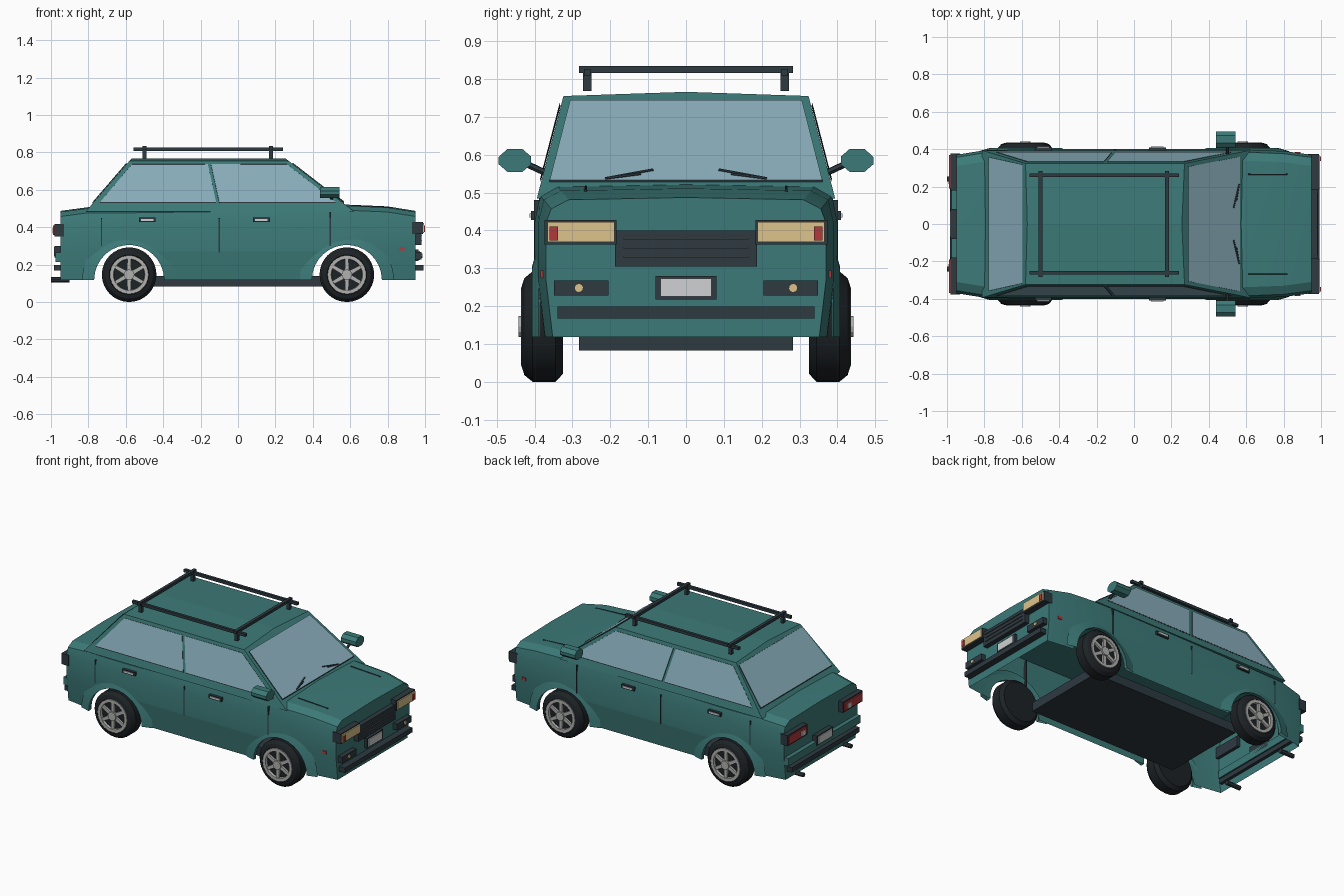
import bpy, bmesh
from math import sin, cos, pi, radians, hypot
from mathutils import Vector

cube = bpy.data.objects.get("Cube")
if cube:
    bpy.data.objects.remove(cube, do_unlink=True)


def material(name, r, g, b):
    m = bpy.data.materials.new(name)
    m.use_nodes = True
    m.diffuse_color = (r, g, b, 1)
    m.node_tree.nodes["Principled BSDF"].inputs["Base Color"].default_value = (r, g, b, 1)
    return m


paint = material("teal paint", .045, .195, .188)
trim = material("dark trim", .026, .041, .051)
rubber = material("tyre rubber", .012, .016, .019)
glass = material("window glass", .255, .43, .51)
silver = material("rim silver", .44, .44, .43)
amber = material("headlight cream", .72, .55, .26)
red = material("lamp red", .45, .04, .045)
white = material("plate white", .62, .64, .65)
grey = material("slat grey", .09, .11, .12)


def finish(name, bm, *mats):
    bmesh.ops.recalc_face_normals(bm, faces=bm.faces)
    mesh = bpy.data.meshes.new(name)
    bm.to_mesh(mesh)
    bm.free()
    for m in mats:
        mesh.materials.append(m)
    ob = bpy.data.objects.new(name, mesh)
    bpy.context.collection.objects.link(ob)
    return ob


def activate(ob):
    bpy.ops.object.select_all(action='DESELECT')
    ob.select_set(True)
    bpy.context.view_layer.objects.active = ob


def smooth(ob, angle):
    activate(ob)
    bpy.ops.object.shade_smooth_by_angle(angle=radians(angle))


def prism(name, mat, points, direction):
    """Polygon pushed along a direction."""
    bm = bmesh.new()
    face = bm.faces.new([bm.verts.new(p) for p in points])
    new = bmesh.ops.extrude_face_region(bm, geom=[face], use_keep_orig=True)["geom"]
    bmesh.ops.translate(bm, vec=Vector(direction),
                        verts=[v for v in new if isinstance(v, bmesh.types.BMVert)])
    return finish(name, bm, mat)


def box(name, mat, x, y, z):
    corners = [(x[0], y[i], z[j]) for i, j in ((0, 0), (1, 0), (1, 1), (0, 1))]
    return prism(name, mat, corners, (x[1] - x[0], 0, 0))


def sided(y, s):
    return sorted((y[0] * s, y[1] * s))


def rod(name, mat, a, b, radius, sides=8):
    a, b = Vector(a), Vector(b)
    u = (b - a).orthogonal().normalized()
    v = (b - a).normalized().cross(u)
    ring = [a + radius * (u * cos(2 * pi * k / sides) + v * sin(2 * pi * k / sides))
            for k in range(sides)]
    return prism(name, mat, ring, b - a)


def loft(name, mat, rings, closed=True, caps=True):
    bm = bmesh.new()
    rows = [[bm.verts.new(p) for p in ring] for ring in rings]
    n = len(rows[0])
    for a, b in zip(rows, rows[1:]):
        for k in range(n if closed else n - 1):
            j = (k + 1) % n
            bm.faces.new((a[k], a[j], b[j], b[k]))
    if caps:
        bm.faces.new(rows[0])
        bm.faces.new(rows[-1])
    return finish(name, bm, mat)


def circle(cx, y, cz, r, n=32):
    return [(cx + r * cos(2 * pi * k / n), y, cz + r * sin(2 * pi * k / n)) for k in range(n)]


# Lower body: cross-sections along the length
BOTTOM = .118


def section(x, w, top):
    half = [(w - .018, BOTTOM), (w, .27), (w, .42), (w - .014, top - .03), (w - .06, top - .006)]
    return [(x, y, z) for y, z in half] + [(x, 0, top)] + [(x, -y, z) for y, z in half[::-1]]


stations = [(-.95, .37, .487), (-.8, .394, .507), (-.55, .4, .507), (.55, .4, .522),
            (.8, .39, .511), (.95, .37, .487)]
body = loft("lower_body", paint, [section(*s) for s in stations])

# Wheel arches cut through both sides, with softly flared lips
WHEEL_X, WHEEL_Z, ARCH_Z, ARCH_R = .582, .146, .118, .187
for cx in (-WHEEL_X, WHEEL_X):
    cutter = loft("arch_cutter", paint, [circle(cx, y, ARCH_Z, ARCH_R, 40) for y in (-.6, .6)])
    cutter.hide_render = True
    cut = body.modifiers.new("arch", 'BOOLEAN')
    cut.operation, cut.solver, cut.object = 'DIFFERENCE', 'EXACT', cutter
    activate(body)
    bpy.ops.object.modifier_apply(modifier=cut.name)
    bpy.data.objects.remove(cutter, do_unlink=True)
    for s in (1, -1):
        angles = [radians(12 * k) for k in range(16)]
        rings = [[(cx + r * cos(a), s * y, ARCH_Z + r * sin(a)) for a in angles]
                 for r, y in ((.252, .388), (ARCH_R, .407), (ARCH_R, .385))]
        smooth(loft("arch_flare", paint, rings, closed=False, caps=False), 30)


def is_underside(f):
    on_arch = abs(f.normal.y) < .3 and all(
        abs(hypot(abs(v.co.x) - WHEEL_X, v.co.z - ARCH_Z) - ARCH_R) < .003 for v in f.verts)
    return on_arch or all(v.co.z < BOTTOM + .001 for v in f.verts)


# Open the body from below so that it is a shell
shell = bmesh.new()
shell.from_mesh(body.data)
bmesh.ops.delete(shell, geom=[f for f in shell.faces if is_underside(f)], context='FACES')
shell.to_mesh(body.data)
shell.free()
smooth(body, 25)

# Cabin: tapered block with a crowned roof
Z0, Z1 = .485, .755


def side_y(z):
    return .39 - (z - .5) * .26


def front_x(z):
    return .6 - (z - .5) * 1.294


def rear_x(z):
    return -.8 + (z - .5) * .863


def cabin_end(x_of):
    return [(x_of(Z0), -side_y(Z0), Z0), (x_of(Z1), -side_y(Z1), Z1), (x_of(.766), 0, .766),
            (x_of(Z1), side_y(Z1), Z1), (x_of(Z0), side_y(Z0), Z0)]


loft("cabin", paint, [cabin_end(rear_x), cabin_end(front_x)])


# Windows: thin plates with a dark border around the glass
def window(name, points, out):
    bm = bmesh.new()
    out = Vector(out).normalized() * .003
    pane = bm.faces.new([bm.verts.new(Vector(p) + out) for p in points])
    border = bmesh.ops.inset_region(bm, faces=[pane], thickness=.008,
                                    use_boundary=True, use_even_offset=True)["faces"]
    for f in bm.faces:
        f.material_index = 0 if f in border else 1
    ob = finish(name, bm, trim, glass)
    if ob.data.polygons[0].normal.dot(out) < 0:
        ob.data.flip_normals()
    plate = ob.modifiers.new("plate", 'SOLIDIFY')
    plate.thickness, plate.offset = .006, 0


for s in (1, -1):
    for name, shape in (
            ("rear_side_window", [(-.737, .531), (-.567, .733), (-.161, .733), (-.117, .531)]),
            ("front_side_window", [(-.1, .531), (-.144, .733), (.262, .733), (.522, .531)])):
        window(name, [(x, s * side_y(z), z) for x, z in shape], (0, s, .26))
for name, x_of, low, high, out in (("windshield", front_x, .36, .306, (1, 0, 1.294)),
                                   ("rear_window", rear_x, .358, .318, (-1, 0, .863))):
    window(name, [(x_of(z), y, z) for y, z in
                  ((-low, .528), (-high, .739), (high, .739), (low, .528))], out)

# Wheels: lathed tyre, dark dish, silver ring, hub and spokes
tyre_profile = [(.095, .325), (.125, .325), (.146, .345), (.146, .405), (.128, .427),
                (.106, .434), (.1, .42)]
ring_profile = [(.103, .41), (.103, .436), (.084, .436), (.08, .41)]
for cx in (-WHEEL_X, WHEEL_X):
    for s in (1, -1):
        tyre = loft("tyre", rubber, [circle(cx, s * y, WHEEL_Z, r) for r, y in tyre_profile])
        smooth(tyre, 30)
        loft("rim_dish", trim, [circle(cx, s * y, WHEEL_Z, .1) for y in (.4, .42)])
        loft("rim_ring", silver, [circle(cx, s * y, WHEEL_Z, r) for r, y in ring_profile],
             caps=False)
        loft("hub", silver, [circle(cx, s * y, WHEEL_Z, .028, 12) for y in (.41, .442)])
        for k in range(6):
            a = k * pi / 3 + pi / 6
            points = [(cx + r * cos(a) - t * sin(a), s * .415, WHEEL_Z + r * sin(a) + t * cos(a))
                      for r, t in ((.015, -.012), (.092, -.009), (.092, .009), (.015, .012))]
            prism("spoke", silver, points, (0, s * .018, 0))

# Underside
box("floor_pan", trim, (-.53, .53), (-.283, .283), (.083, .14))

# Nose: grille, plate, bumper strip and lamps
box("grille", trim, (.93, .98), (-.187, .187), (.305, .4))
for k in range(3):
    z = .328 + k * .024
    box("grille_slat", grey, (.975, .985), (-.165, .165), (z, z + .004))
box("front_plate_frame", trim, (.94, .966), (-.08, .08), (.218, .28))
box("front_plate", white, (.96, .972), (-.068, .068), (.225, .273))
box("front_bumper_strip", trim, (.94, .992), (-.34, .34), (.168, .199))
for s in (1, -1):
    box("headlight_housing", trim, (.93, .988), sided((.183, .374), s), (.363, .428))
    box("headlight_lens", amber, (.985, .995), sided((.189, .366), s), (.369, .422))
    box("front_marker", red, (.99, 1), sided((.338, .36), s), (.373, .41))
    box("fog_lamp_housing", trim, (.94, .98), sided((.205, .348), s), (.228, .268))
    rod("fog_lamp", amber, (.975, s * .283, .248), (.986, s * .283, .248), .012, 10)
    box("side_marker", red, (.862, .89), sided((.365, .384), s), (.275, .294))

# Tail: lamps, plate, bumper and exhausts
box("rear_bumper", paint, (-.976, -.94), (-.362, .362), (.215, .264))
box("rear_bumper_strip", trim, (-.985, -.93), (-.34, .34), (.168, .199))
box("rear_plate_frame", trim, (-.98, -.94), (-.08, .08), (.238, .3))
box("rear_plate", white, (-.985, -.975), (-.068, .068), (.245, .293))
for s in (1, -1):
    box("tail_lamp_housing", trim, (-.982, -.93), sided((.18, .378), s), (.35, .418))
    box("tail_lamp_lens", red, (-.988, -.98), sided((.19, .368), s), (.358, .41))
    box("reverse_lamp", white, (-.992, -.985), sided((.215, .25), s), (.366, .395))
    rod("exhaust_pipe", trim, (-1, s * .24, .119), (-.9, s * .24, .119), .014)

# Doors, handles, mirrors, wipers and bonnet creases on both sides
for s in (1, -1):
    for x, y, low, high in ((-.73, .396, .3, .45), (-.1, .4, .265, .45), (.493, .4, .3, .48)):
        box("door_gap", trim, (x - .003, x + .003), sided((y - .02, y + .002), s), (low, high))
    for x in (-.485, .125):
        box("door_handle", trim, (x - .045, x + .045), sided((.38, .41), s), (.428, .451))
        box("handle_grip", white, (x - .033, x + .033), sided((.4, .414), s), (.434, .445))
    outline = [(.41, .573), (.432, .555), (.472, .555), (.495, .575), (.495, .594),
               (.472, .615), (.432, .615), (.41, .596)]
    prism("mirror_shell", paint, [(.438, s * y, z) for y, z in outline], (.106, 0, 0))
    rod("mirror_arm", trim, (.5, s * .36, .547), (.5, s * .418, .574), .009, 6)
    pivot = (front_x(.537) + .01, s * .213, .537)
    rod("wiper_arm", trim, pivot, (front_x(.549) + .01, s * .12, .549), .004, 6)
    rod("wiper_blade", trim, pivot, (front_x(.56) + .01, s * .087, .56), .004, 6)
    rod("bonnet_crease", trim, (.61, s * .265, .515), (.82, s * .265, .504), .004, 6)

# Roof rack
for s in (1, -1):
    box("rack_rail", trim, (-.56, .24), sided((.252, .27), s), (.808, .826))
    for x in (-.5, .177):
        box("rack_post", trim, (x - .01, x + .01), sided((.25, .272), s), (.768, .822))
for x in (-.5, .177):
    box("rack_crossbar", trim, (x - .01, x + .01), (-.283, .283), (.816, .834))
